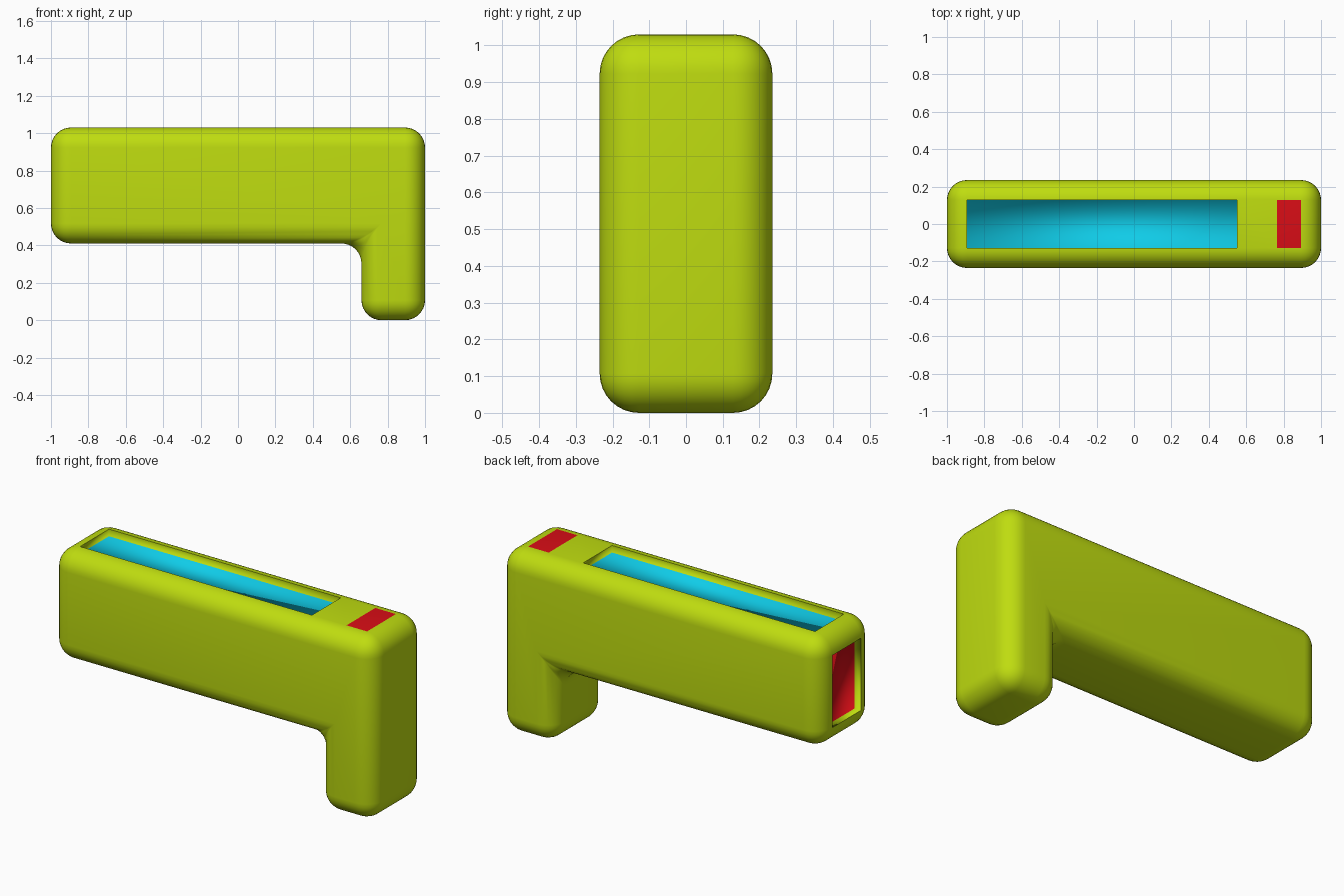
import bpy, bmesh
from mathutils import Vector

if "Cube" in bpy.data.objects:
    bpy.data.objects.remove(bpy.data.objects["Cube"])

R = 0.107        # edge rounding radius
HALF_Y = 0.235   # half thickness
DEPTH = 0.04     # depth of the recessed panels


def material(name, rgb):
    m = bpy.data.materials.new(name)
    m.diffuse_color = (*rgb, 1)
    m.use_nodes = True
    m.node_tree.nodes["Principled BSDF"].inputs["Base Color"].default_value = m.diffuse_color
    return m


def biggest(bm, direction):
    """Largest flat face pointing in a direction."""
    d = Vector(direction)
    faces = [f for f in bm.faces if f.normal.dot(d) > 0.999]
    return max(faces, key=lambda f: f.calc_area())


def recess(bm, face, mat_index):
    """Push a face inward, keep the rim sharp and colour the floor."""
    rim = list(face.edges)
    bmesh.ops.inset_individual(bm, faces=[face], thickness=0, depth=-DEPTH)
    for e in rim:
        if e.is_valid:
            e.smooth = False
    face.material_index = mat_index


# Side profile of the bar with its downward leg
profile = [(-1, 0.41), (0.66, 0.41), (0.66, 0), (1, 0), (1, 1.03), (-1, 1.03)]
bm = bmesh.new()
front = bm.faces.new([bm.verts.new((x, -HALF_Y, z)) for x, z in profile])
ext = bmesh.ops.extrude_face_region(bm, geom=[front])
bmesh.ops.translate(bm, vec=(0, 2 * HALF_Y, 0),
                    verts=[v for v in ext["geom"] if isinstance(v, bmesh.types.BMVert)])
bmesh.ops.recalc_face_normals(bm, faces=bm.faces[:])

# Round every edge, including the inner corner of the leg
bmesh.ops.bevel(bm, geom=bm.edges[:], offset=R, offset_type='OFFSET', segments=8,
                profile=0.5, affect='EDGES', clamp_overlap=True)
bm.normal_update()

# Split the flat top into long window, plain strip and end button
for x in (0.55, 0.765):
    f = max((f for f in bm.faces if f.normal.z > 0.999 and f.calc_area() > 0.03
             and min(v.co.x for v in f.verts) < x < max(v.co.x for v in f.verts)),
            key=lambda f: f.calc_area())
    bmesh.ops.bisect_plane(bm, geom=[f, *f.edges, *f.verts],
                           plane_co=(x, 0, 0), plane_no=(1, 0, 0))
bm.normal_update()

# Flat red button on the top right
for f in bm.faces:
    if f.normal.z > 0.999 and f.calc_area() > 0.02 and f.calc_center_median().x > 0.77:
        f.material_index = 2

# Recessed top window and recessed end panel
for f in bm.faces:
    f.smooth = True
recess(bm, biggest(bm, (0, 0, 1)), 1)
recess(bm, biggest(bm, (-1, 0, 0)), 2)
for f in bm.faces:
    f.smooth = True

mesh = bpy.data.meshes.new("handheld_body")
bm.to_mesh(mesh)
bm.free()
body = bpy.data.objects.new("handheld_body", mesh)
bpy.context.collection.objects.link(body)
for name, rgb in (("lime_shell", (0.52, 0.72, 0.005)),
                  ("cyan_window", (0.005, 0.6, 0.8)),
                  ("red_panel", (0.7, 0.004, 0.008))):
    mesh.materials.append(material(name, rgb))
